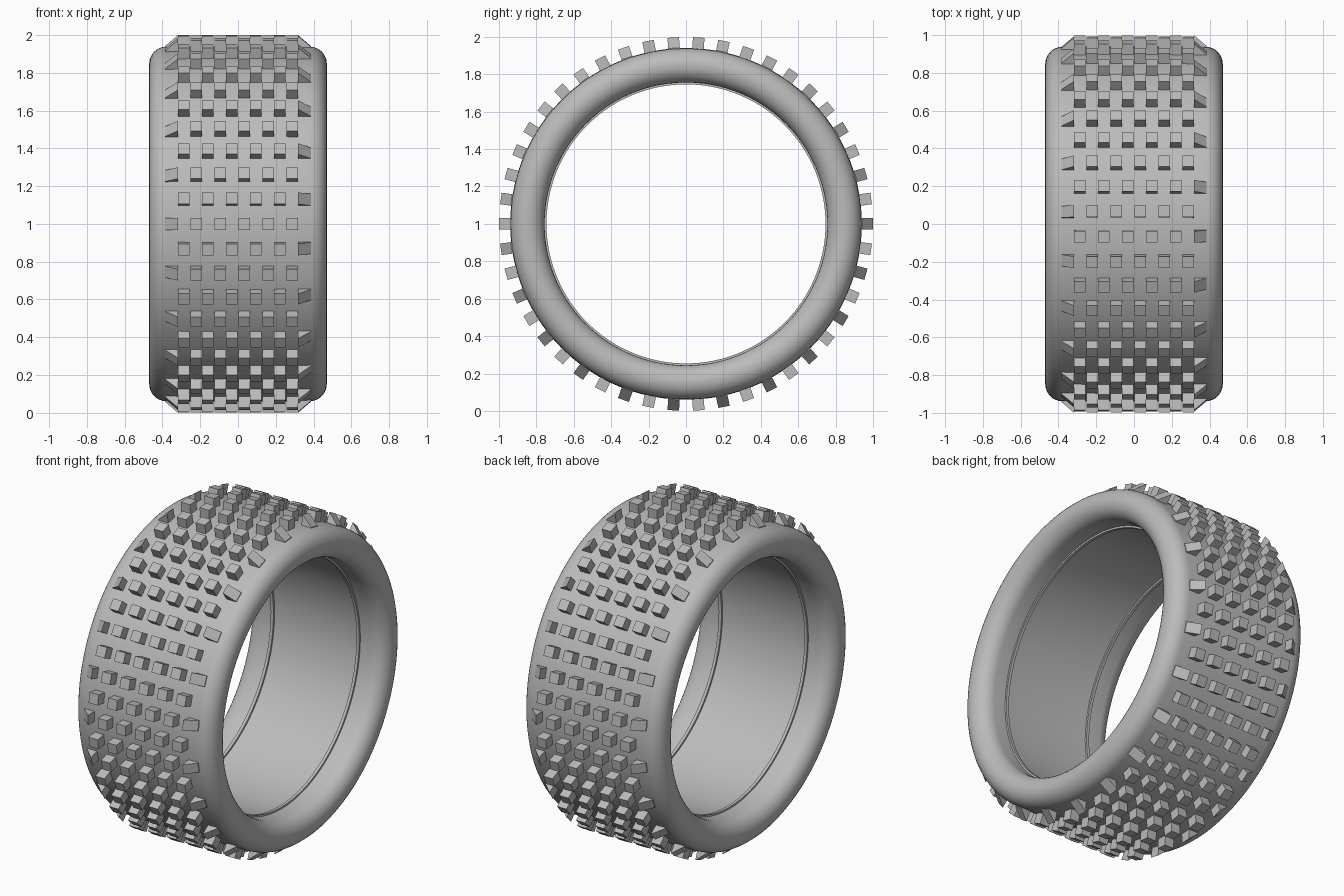
import bpy, bmesh, math
from mathutils import Matrix, Vector

ROWS = 46
TREAD_R = 0.938

cube = bpy.data.objects.get("Cube")
if cube:
    bpy.data.objects.remove(cube)

rubber = bpy.data.materials.new("grey_rubber")
rubber.use_nodes = True
rubber.diffuse_color = (0.5, 0.5, 0.5, 1)
rubber.node_tree.nodes["Principled BSDF"].inputs["Base Color"].default_value = (0.5, 0.5, 0.5, 1)


def finish(bm, name):
    bmesh.ops.recalc_face_normals(bm, faces=bm.faces)
    mesh = bpy.data.meshes.new(name)
    bm.to_mesh(mesh)
    bm.free()
    mesh.materials.append(rubber)
    obj = bpy.data.objects.new(name, mesh)
    obj.location.z = 1
    bpy.context.collection.objects.link(obj)
    return obj


def add_block(bm, profile, angle, half_width):
    """Extrude an (x, radius) profile sideways and turn it around the axle."""
    turn = Matrix.Rotation(-angle, 3, 'X')
    sides = [[bm.verts.new(turn @ Vector((x, -r, s * half_width))) for x, r in profile]
             for s in (-1, 1)]
    bm.faces.new(sides[0])
    bm.faces.new(sides[1][::-1])
    n = len(profile)
    for i in range(n):
        j = (i + 1) % n
        bm.faces.new((sides[0][i], sides[0][j], sides[1][j], sides[1][i]))


# Tyre carcass: half section from tread centre, round sidewall, bead, inner wall
half = [(0.0, TREAD_R + 0.002), (0.2, TREAD_R + 0.002)]
for i in range(17):
    a = math.pi / 2 - math.pi * i / 16
    half.append((0.38 + 0.09 * math.cos(a), 0.847 + 0.091 * math.sin(a)))
half += [(0.3, 0.757), (0.3, 0.746), (0.282, 0.746), (0.282, 0.758), (0.19, 0.762), (0.0, 0.762)]
section = half + [(-x, r) for x, r in half[-2:0:-1]]

bm = bmesh.new()
steps = ROWS * 3
rings = []
for k in range(steps):
    a = 2 * math.pi * k / steps
    rings.append([bm.verts.new((x, -r * math.cos(a), r * math.sin(a))) for x, r in section])
for k in range(steps):
    here, there = rings[k], rings[(k + 1) % steps]
    for i in range(len(section)):
        j = (i + 1) % len(section)
        bm.faces.new((here[i], here[j], there[j], there[i]))
carcass = finish(bm, "tyre_carcass")
bpy.ops.object.select_all(action='DESELECT')
carcass.select_set(True)
bpy.context.view_layer.objects.active = carcass
bpy.ops.object.shade_smooth_by_angle(angle=math.radians(35))

# Staggered tread blocks, with a sloped shoulder block on alternating ends
tread, shoulder = bmesh.new(), bmesh.new()
for k in range(ROWS):
    angle = 2 * math.pi * k / ROWS
    side = -1 if k % 2 == 0 else 1
    for c in range(5):
        x = side * (-0.287 + 0.127 * c)
        add_block(tread, [(x - 0.031, 0.92), (x + 0.031, 0.92),
                          (x + 0.031, 0.999), (x - 0.031, 0.999)], angle, 0.031)
    add_block(shoulder, [(side * 0.318, 0.9), (side * 0.385, 0.9),
                         (side * 0.385, 0.942), (side * 0.318, 0.999)], angle, 0.031)
finish(tread, "tread_blocks")
finish(shoulder, "shoulder_blocks")
